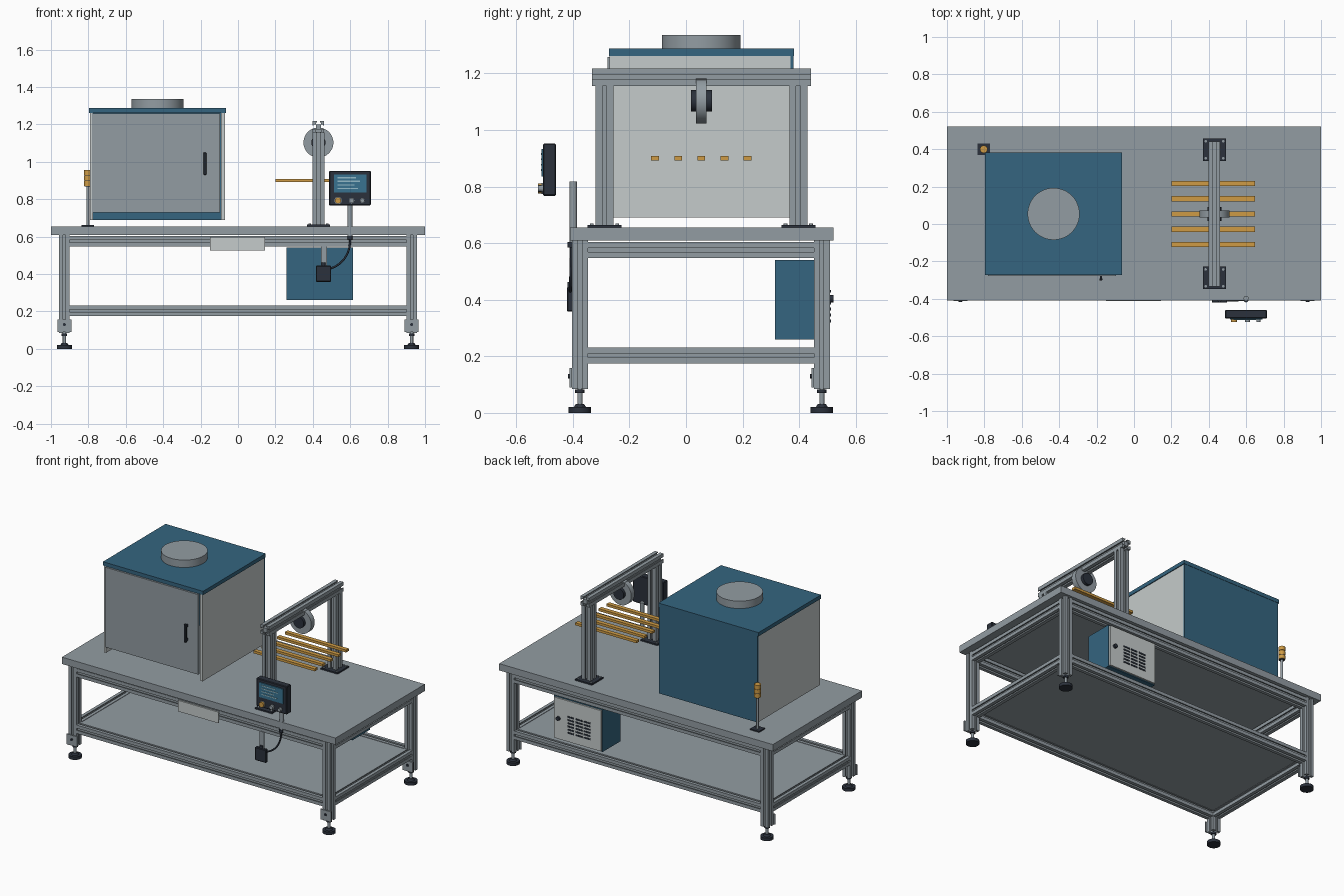
import bpy, bmesh, math
from mathutils import Vector, Matrix

if "Cube" in bpy.data.objects:
    bpy.data.objects.remove(bpy.data.objects["Cube"])


def material(name, rgb):
    m = bpy.data.materials.new(name)
    m.diffuse_color = (*rgb, 1)
    m.use_nodes = True
    m.node_tree.nodes["Principled BSDF"].inputs["Base Color"].default_value = m.diffuse_color
    return m


GREY = material("steel_grey", (0.29, 0.335, 0.365))
LIGHT = material("panel_light_grey", (0.56, 0.60, 0.595))
BLUE = material("painted_blue", (0.035, 0.13, 0.215))
DARK = material("dark_plastic", (0.024, 0.031, 0.045))
ORANGE = material("amber", (0.62, 0.33, 0.06))
SCREEN = material("screen_blue", (0.04, 0.17, 0.28))
TEXT = material("screen_text", (0.30, 0.50, 0.58))


def finish(bm, name, mat):
    bmesh.ops.recalc_face_normals(bm, faces=bm.faces)
    me = bpy.data.meshes.new(name)
    bm.to_mesh(me)
    bm.free()
    ob = bpy.data.objects.new(name, me)
    bpy.context.collection.objects.link(ob)
    me.materials.append(mat)
    return ob


def box(name, mat, x, y, z, bevel=0):
    """Box given by its (min, max) on each axis."""
    bm = bmesh.new()
    bmesh.ops.create_cube(bm, size=1)
    for v in bm.verts:
        v.co = Vector([(r[0] + r[1]) / 2 + c * (r[1] - r[0]) for r, c in zip((x, y, z), v.co)])
    if bevel:
        bmesh.ops.bevel(bm, geom=bm.edges[:], offset=bevel, segments=1, affect='EDGES')
    return finish(bm, name, mat)


def rod(name, mat, start, end, r, r2=None, sides=32):
    """Cylinder or cone between two points."""
    a, b = Vector(start), Vector(end)
    bm = bmesh.new()
    bmesh.ops.create_cone(bm, cap_ends=True, segments=sides, radius1=r,
                          radius2=r if r2 is None else r2, depth=(b - a).length)
    rot = Vector((0, 0, 1)).rotation_difference(b - a).to_matrix().to_4x4()
    bm.transform(Matrix.Translation((a + b) / 2) @ rot)
    for f in bm.faces:
        f.smooth = len(f.verts) == 4
    for e in bm.edges:
        e.smooth = not any(len(f.verts) > 4 for f in e.link_faces)
    return finish(bm, name, mat)


def extrusion(name, start, end, s=0.056):
    """Slotted aluminium bar with a T-slot in each side."""
    a, b = Vector(start), Vector(end)
    h, w, d, t = s / 2, s * 0.12, s * 0.27, s * 0.09
    quarter = [(h, -h), (h, -w), (h - t, -w), (h - t, -w * 1.8), (h - d, -w * 1.8),
               (h - d, w * 1.8), (h - t, w * 1.8), (h - t, w), (h, w)]
    direction = (b - a).normalized()
    side = Vector((0, 0, 1)) if abs(direction.z) < 0.5 else Vector((1, 0, 0))
    other = direction.cross(side)
    bm = bmesh.new()
    ring = []
    for k in range(4):
        c, n = round(math.cos(k * math.pi / 2)), round(math.sin(k * math.pi / 2))
        for u, v in quarter:
            ring.append(bm.verts.new(a + side * (u * c - v * n) + other * (u * n + v * c)))
    face = bm.faces.new(ring)
    geo = bmesh.ops.extrude_face_region(bm, geom=[face])['geom']
    bmesh.ops.translate(bm, vec=b - a, verts=[g for g in geo if isinstance(g, bmesh.types.BMVert)])
    return finish(bm, name, GREY)


# Table top and lower shelf
box("table_top", GREY, (-1, 1), (-0.41, 0.522), (0.61, 0.655))
box("lower_shelf", GREY, (-0.915, 0.915), (-0.36, 0.465), (0.212, 0.228))

# Legs, levelling feet and end brackets
LX, YF, YB = 0.928, -0.375, 0.48
for sx in (-1, 1):
    for y in (YF, YB):
        x = sx * LX
        extrusion("leg", (x, y, 0.085), (x, y, 0.61))
        rod("foot_pad", DARK, (x, y, 0), (x, y, 0.02), 0.04)
        rod("foot_collar", DARK, (x, y, 0.02), (x, y, 0.032), 0.022, 0.014)
        rod("foot_stem", GREY, (x, y, 0.03), (x, y, 0.086), 0.009, sides=16)
        rod("foot_nut", DARK, (x, y, 0.07), (x, y, 0.083), 0.017, sides=6)
        box("leg_bracket", GREY, (x - 0.038, x + 0.038), (y - 0.036, y - 0.028), (0.09, 0.158))
        rod("bracket_bolt", DARK, (x, y - 0.036, 0.13), (x, y - 0.042, 0.13), 0.008, sides=12)

# Frame rails
for z in (0.203, 0.576):
    for y in (YF, YB):
        extrusion("long_rail", (-LX + 0.028, y, z), (LX - 0.028, y, z))
    for sx in (-1, 1):
        extrusion("end_rail", (sx * LX, YF + 0.028, z), (sx * LX, YB - 0.028, z))
box("name_plate", LIGHT, (-0.15, 0.145), (-0.412, -0.403), (0.525, 0.598))

# Enclosure: open-bottomed shell with side panels, back, door and lid
box("enclosure_left_panel", LIGHT, (-0.79, -0.775), (-0.27, 0.37), (0.69, 1.262))
box("enclosure_right_panel", LIGHT, (-0.09, -0.07), (-0.27, 0.37), (0.69, 1.262))
box("enclosure_back", BLUE, (-0.79, -0.07), (0.37, 0.38), (0.69, 1.262))
box("enclosure_door", GREY, (-0.78, -0.097), (-0.277, -0.262), (0.73, 1.258))
box("enclosure_lid", BLUE, (-0.797, -0.065), (-0.272, 0.382), (1.262, 1.287))
box("door_handle", DARK, (-0.185, -0.169), (-0.302, -0.29), (0.93, 1.05), 0.003)
for z in (0.945, 1.035):
    box("handle_mount", DARK, (-0.183, -0.171), (-0.292, -0.276), (z - 0.008, z + 0.008))
rod("exhaust_collar", GREY, (-0.43, 0.054, 1.287), (-0.43, 0.054, 1.336), 0.139, sides=48)

# Signal lamp behind the enclosure
sx, sy = -0.803, 0.40
box("lamp_base", DARK, (sx - 0.033, sx + 0.033), (sy - 0.03, sy + 0.03), (0.655, 0.663))
rod("lamp_pole", GREY, (sx, sy, 0.66), (sx, sy, 0.875), 0.008, sides=16)
for i in range(3):
    z = 0.872 + i * 0.029
    rod("lamp_segment", ORANGE, (sx, sy, z), (sx, sy, z + 0.026), 0.02, sides=24)
    rod("lamp_ring", DARK, (sx, sy, z - 0.003), (sx, sy, z), 0.017, sides=24)

# Gantry with base plates and bolts
GX = 0.43
for y in (-0.288, 0.397):
    box("gantry_base", DARK, (GX - 0.062, GX + 0.062), (y - 0.06, y + 0.06), (0.655, 0.664))
    extrusion("gantry_post", (GX, y, 0.664), (GX, y, 1.157), 0.064)
    for dx in (-0.047, 0.047):
        for dy in (-0.045, 0.045):
            rod("base_bolt", GREY, (GX + dx, y + dy, 0.664), (GX + dx, y + dy, 0.669), 0.007, sides=12)
extrusion("gantry_beam", (GX, -0.333, 1.186), (GX, 0.442, 1.186), 0.062)

# Guide wheel under the beam
WY, WZ = 0.054, 1.103
rod("wheel", GREY, (GX, WY - 0.018, WZ), (GX, WY + 0.018, WZ), 0.08, sides=48)
rod("wheel_hub", DARK, (GX, WY - 0.037, WZ), (GX, WY + 0.037, WZ), 0.038)

# Amber support bars
for i in range(5):
    y = -0.109 + i * 0.0815
    box("support_bar", ORANGE, (0.2, 0.648), (y - 0.014, y + 0.014), (0.892, 0.908))

# Control panel and its post
box("control_panel", DARK, (0.487, 0.71), (-0.505, -0.459), (0.767, 0.952), 0.004)
box("screen", SCREEN, (0.513, 0.687), (-0.511, -0.504), (0.835, 0.932))
for i, w in enumerate((0.10, 0.12, 0.09, 0.11)):
    z = 0.915 - i * 0.019
    box("screen_line", TEXT, (0.532, 0.532 + w), (-0.513, -0.510), (z - 0.003, z + 0.003))
for x, mat, r in ((0.535, ORANGE, 0.017), (0.607, GREY, 0.013), (0.665, GREY, 0.011)):
    rod("button_ring", GREY, (x, -0.504, 0.793), (x, -0.511, 0.793), r * 1.15, sides=24)
    rod("button", mat, (x, -0.504, 0.793), (x, -0.523, 0.793), r, sides=24)
rod("panel_post", GREY, (0.599, -0.398, 0.6), (0.599, -0.398, 0.817), 0.0135, sides=24)
rod("post_gland", DARK, (0.599, -0.405, 0.585), (0.599, -0.405, 0.604), 0.014, sides=16)

# Hanging switch box, strap and cable
box("switch_box", DARK, (0.417, 0.498), (-0.421, -0.397), (0.358, 0.445), 0.004)
box("switch_strap", GREY, (0.444, 0.476), (-0.408, -0.403), (0.44, 0.552))
rod("switch_button", DARK, (0.457, -0.409, 0.444), (0.457, -0.409, 0.462), 0.01, sides=16)
curve = bpy.data.curves.new("cable", 'CURVE')
curve.dimensions = '3D'
curve.bevel_depth = 0.0055
curve.bevel_resolution = 2
spline = curve.splines.new('BEZIER')
spline.bezier_points.add(1)
ends = (((0.6, -0.405, 0.59), (0, 0, -0.09)), ((0.495, -0.409, 0.43), (-0.06, 0, -0.02)))
for p, (co, t) in zip(spline.bezier_points, ends):
    p.co = co
    p.handle_left, p.handle_right = Vector(co) - Vector(t), Vector(co) + Vector(t)
curve.materials.append(DARK)
bpy.context.collection.objects.link(bpy.data.objects.new("cable", curve))

# Electrical cabinet with rear door, vents and lock
box("cabinet", BLUE, (0.26, 0.615), (0.315, 0.498), (0.26, 0.541))
box("cabinet_door", LIGHT, (0.266, 0.609), (0.497, 0.509), (0.266, 0.535))
for col in range(3):
    for row in range(6):
        x, z = 0.365 + col * 0.06, 0.325 + row * 0.021
        box("vent_slot", DARK, (x - 0.024, x + 0.024), (0.506, 0.512), (z - 0.005, z + 0.005))
rod("cabinet_lock", DARK, (0.575, 0.508, 0.403), (0.575, 0.522, 0.403), 0.013, sides=20)
